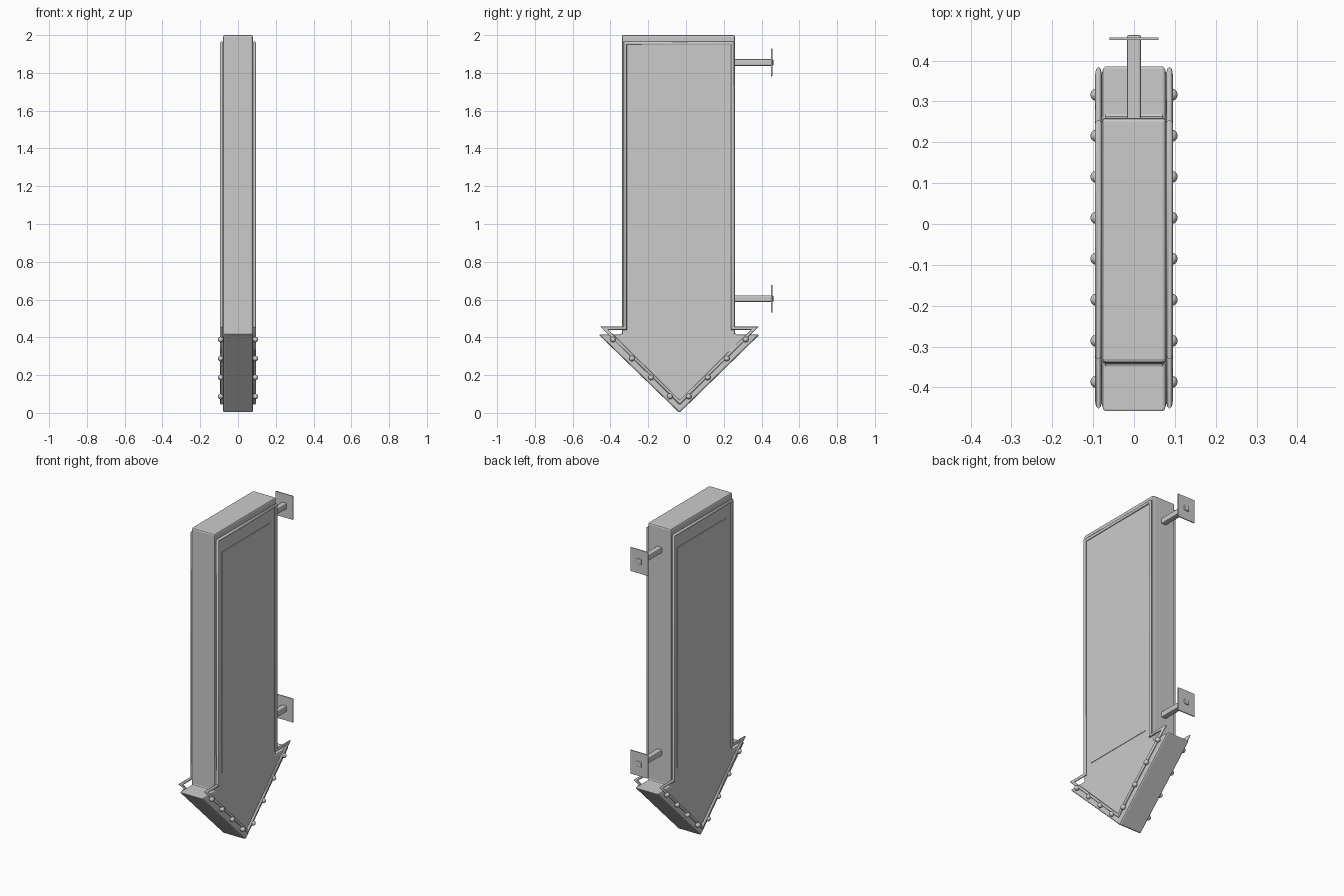
import bpy, bmesh, math
from mathutils import Vector

if "Cube" in bpy.data.objects:
    bpy.data.objects.remove(bpy.data.objects["Cube"])

grey = bpy.data.materials.new("plain_grey")
grey.diffuse_color = (0.6, 0.6, 0.6, 1)
grey.use_nodes = True
grey.node_tree.nodes["Principled BSDF"].inputs["Base Color"].default_value = grey.diffuse_color


def finish(ob, bevel=0, smooth=False):
    ob.data.materials.append(grey)
    if bevel:
        m = ob.modifiers.new("bevel", 'BEVEL')
        m.width, m.segments, m.limit_method = bevel, 2, 'ANGLE'
        m.angle_limit = math.radians(30)
    if smooth:
        for p in ob.data.polygons:
            p.use_smooth = True
    return ob


def new_mesh(name, bm):
    me = bpy.data.meshes.new(name)
    bmesh.ops.recalc_face_normals(bm, faces=bm.faces)
    bm.to_mesh(me)
    bm.free()
    ob = bpy.data.objects.new(name, me)
    bpy.context.collection.objects.link(ob)
    return ob


def box(name, lo, hi, bevel=0):
    bm = bmesh.new()
    bmesh.ops.create_cube(bm, size=1)
    for v in bm.verts:
        v.co = Vector([(a + b) / 2 + c * (b - a) for a, b, c in zip(lo, hi, v.co)])
    return finish(new_mesh(name, bm), bevel)


# arrow-shaped sign cabinet, profile in (y, z)
HALF = 0.079
profile = [(-0.34, 2.0), (-0.34, 0.415), (-0.463, 0.415), (-0.035, 0.0),
           (0.39, 0.415), (0.26, 0.415), (0.26, 2.0)]
bm = bmesh.new()
face = bm.faces.new([bm.verts.new((-HALF, y, z)) for y, z in profile])
ext = bmesh.ops.extrude_face_region(bm, geom=[face])
bmesh.ops.translate(bm, vec=(2 * HALF, 0, 0),
                    verts=[g for g in ext['geom'] if isinstance(g, bmesh.types.BMVert)])
finish(new_mesh("sign_cabinet", bm), 0.009)

# neon tube outline, closed around the arrow
tube = [(-0.322, 1.958), (-0.322, 0.448), (-0.432, 0.448), (-0.033, 0.055),
        (0.364, 0.448), (0.246, 0.448), (0.246, 1.958)]
SIDES = 8
for side, label in ((-1, "left"), (1, "right")):
    cx = side * 0.087
    n = len(tube)
    bm = bmesh.new()
    rings = []
    for i in range(n):
        p = Vector((tube[i][0], tube[i][1]))
        a = (p - Vector(tube[i - 1])).normalized()
        b = (Vector(tube[(i + 1) % n]) - p).normalized()
        na, nb = Vector((-a.y, a.x)), Vector((-b.y, b.x))
        mit = (na + nb) / (1 + na.dot(nb))
        rings.append([bm.verts.new((cx + 0.0085 * math.sin(t),
                                    p.x + mit.x * 0.0085 * math.cos(t),
                                    p.y + mit.y * 0.0085 * math.cos(t)))
                      for t in (2 * math.pi * k / SIDES for k in range(SIDES))])
    for i in range(n):
        r, s = rings[i], rings[(i + 1) % n]
        for k in range(SIDES):
            j = (k + 1) % SIDES
            bm.faces.new((r[k], r[j], s[j], s[k]))
    ob = finish(new_mesh(label + "_neon_tube", bm), 0, True)
    bpy.context.view_layer.objects.active = ob
    ob.select_set(True)
    bpy.ops.object.shade_smooth_by_angle(angle=math.radians(50))
    ob.select_set(False)

    # thin display panel on each face
    xs = sorted((side * (HALF - 0.002), side * (HALF + 0.003)))
    box(label + "_display_panel", (xs[0], -0.275, 0.505), (xs[1], 0.2, 1.865))

    # row of bulbs along both lower arrow edges
    bm = bmesh.new()
    for d in (-1, 1):
        for k in range(4):
            s = 0.05 + 0.1005 * k
            res = bmesh.ops.create_uvsphere(bm, u_segments=12, v_segments=8, radius=0.015)
            bmesh.ops.translate(bm, verts=res['verts'],
                                vec=(side * 0.092, -0.035 + d * s, 0.037 + s))
    finish(new_mesh(label + "_bulbs", bm), 0, True)

# wall brackets
for z, label in ((0.605, "lower"), (1.855, "upper")):
    box(label + "_bracket_arm", (-0.0175, 0.25, z - 0.0175), (0.0175, 0.463, z + 0.0175), 0.006)
    box(label + "_wall_plate", (-0.06, 0.45, z - 0.073), (0.06, 0.457, z + 0.073), 0.001)
